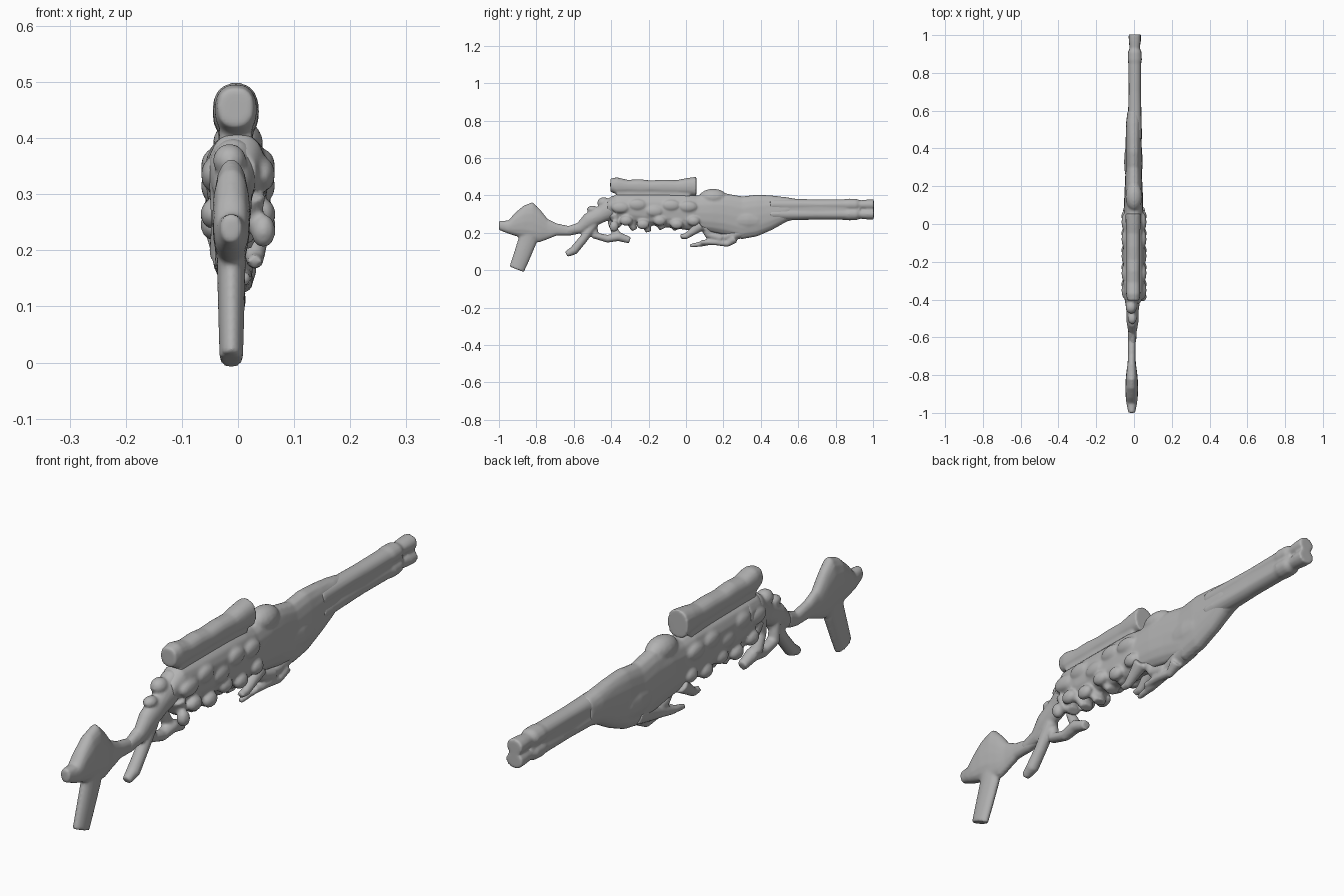
import bpy, bmesh, math
from mathutils import Vector

cube = bpy.data.objects.get("Cube")
if cube:
    bpy.data.objects.remove(cube, do_unlink=True)

grey = bpy.data.materials.new("matte grey")
grey.use_nodes = True
colour = (0.45, 0.45, 0.45, 1)
grey.diffuse_color = colour
grey.node_tree.nodes["Principled BSDF"].inputs["Base Color"].default_value = colour

SIDES = 16


def loft(bm, sections, power=1.0):
    """Skin rings given as (centre, up direction, half height, half width)."""
    rings = []
    for centre, up, height, width in sections:
        ring = []
        for i in range(SIDES):
            a = math.tau * i / SIDES
            c, s = math.cos(a), math.sin(a)
            c = math.copysign(abs(c) ** power, c)
            s = math.copysign(abs(s) ** power, s)
            ring.append(bm.verts.new(centre + up * s * height + Vector((c * width, 0, 0))))
        rings.append(ring)
    for a, b in zip(rings, rings[1:]):
        for i in range(SIDES):
            j = (i + 1) % SIDES
            bm.faces.new((a[i], a[j], b[j], b[i]))
    bm.faces.new(rings[0][::-1])
    bm.faces.new(rings[-1])


def hull(bm, stations, x=0.0, power=0.85):
    """Long body along y from (y, bottom, top, half width)."""
    up = Vector((0, 0, 1))
    loft(bm, [(Vector((x, y, (lo + hi) / 2)), up, (hi - lo) / 2, w)
              for y, lo, hi, w in stations], power)


def limb(bm, points, x=0.0, flat=1.0):
    """Bent branch in the side plane from (y, z, radius)."""
    path = [Vector((x, y, z)) for y, z, r in points]
    sections = []
    for i, (p, (y, z, r)) in enumerate(zip(path, points)):
        d = (path[min(i + 1, len(path) - 1)] - path[max(i - 1, 0)]).normalized()
        sections.append((p, Vector((0, -d.z, d.y)), r, r * flat))
    loft(bm, sections)


def blob(bm, centre, size):
    verts = bmesh.ops.create_uvsphere(bm, u_segments=16, v_segments=10, radius=1)["verts"]
    for v in verts:
        v.co = Vector(centre) + Vector(a * b for a, b in zip(v.co, size))


def finish(name, bm, smooth=4):
    """Fuse the pieces of one part into a soft, melted skin."""
    bmesh.ops.recalc_face_normals(bm, faces=bm.faces)
    mesh = bpy.data.meshes.new(name)
    bm.to_mesh(mesh)
    bm.free()
    mesh.materials.append(grey)
    obj = bpy.data.objects.new(name, mesh)
    bpy.context.collection.objects.link(obj)
    fuse = obj.modifiers.new("fuse", "REMESH")
    fuse.mode = "VOXEL"
    fuse.voxel_size = 0.006
    fuse.use_smooth_shade = True
    soft = obj.modifiers.new("soften", "SMOOTH")
    soft.factor = 0.5
    soft.iterations = smooth
    return obj


# Shoulder stock with its peak, thin neck and hanging foot
bm = bmesh.new()
hull(bm, [(-1.0, .215, .265, .018), (-.95, .195, .265, .028), (-.92, .185, .3, .032),
          (-.87, .17, .345, .034), (-.82, .15, .365, .032), (-.78, .15, .325, .028),
          (-.74, .165, .275, .022), (-.69, .185, .25, .02), (-.62, .185, .235, .02),
          (-.57, .195, .26, .021)], x=-.012)
limb(bm, [(-.83, .23, .055), (-.85, .15, .05), (-.88, .07, .046), (-.905, .005, .042)],
     x=-.012, flat=.5)
finish("stock", bm)

# Rising wrist, grip and trigger guard
bm = bmesh.new()
limb(bm, [(-.64, .21, .022), (-.57, .225, .03), (-.52, .265, .042), (-.45, .3, .045),
          (-.38, .34, .06), (-.3, .34, .07)], x=-.008, flat=.75)
limb(bm, [(-.49, .25, .025), (-.55, .165, .023), (-.6, .105, .024), (-.64, .085, .016)], x=-.01)
limb(bm, [(-.5, .27, .02), (-.485, .185, .022), (-.42, .168, .021), (-.36, .18, .025),
          (-.3, .16, .018)], x=-.02)
limb(bm, [(-.39, .32, .022), (-.4, .25, .018), (-.37, .19, .022)], x=-.03)
blob(bm, (-.01, -.5, .325), (.024, .03, .02))
blob(bm, (-.015, -.44, .36), (.03, .035, .03))
finish("wrist_and_guard", bm, 3)

# Receiver, swelling forend and hump, with a ragged underside
bm = bmesh.new()
hull(bm, [(-.42, .31, .37, .035), (-.37, .28, .41, .05), (-.28, .25, .41, .056),
          (-.15, .235, .41, .056), (0, .215, .41, .054), (.06, .21, .4, .05),
          (.14, .2, .41, .05), (.22, .185, .41, .046), (.3, .165, .395, .043),
          (.38, .18, .405, .044), (.46, .215, .4, .042), (.54, .26, .39, .04),
          (.6, .275, .38, .032)], x=-.002)
blob(bm, (0, .145, .39), (.045, .075, .045))
blob(bm, (-.003, .33, .27), (.05, .14, .07))
for side in (-1, 1):
    for i in range(5):
        y = -.35 + i * .09
        blob(bm, (side * .046, y, .335 + .02 * math.sin(i * 2.3)), (.02, .05, .03))
        blob(bm, (side * .045, y + .03, .255 + .01 * math.cos(i * 3)), (.022, .035, .027))
for i, drop in enumerate((.235, .215, .205, .22, .215, .225)):
    y = -.365 + i * .075
    limb(bm, [(y - .02, .3, .03), (y, .25, .024), (y + .015, drop, .016)], flat=1.7)
blob(bm, (.045, -.385, .235), (.022, .025, .03))
finish("receiver", bm)

# Hanging blades and small loop under the forend
bm = bmesh.new()
limb(bm, [(.02, .13, .009), (.09, .142, .015), (.16, .162, .02), (.25, .19, .03),
          (.32, .21, .035)], x=-.005, flat=1.1)
limb(bm, [(.08, .15, .012), (.16, .15, .017), (.22, .14, .016), (.26, .17, .025)], x=.01)
limb(bm, [(.1, .24, .03), (.12, .19, .022), (.19, .17, .024)], x=.005)
for side in (-1, 1):
    limb(bm, [(-.03, .18, .012), (0, .182, .016), (.04, .21, .022), (.08, .24, .03)],
         x=side * .03)
finish("underside_blades", bm, 3)

# Sighting tube with rippled top, deep front collar and mount
bm = bmesh.new()
hull(bm, [(-.405, .42, .49, .032), (-.37, .405, .497, .038), (-.31, .41, .483, .036),
          (-.25, .405, .487, .036), (-.19, .41, .48, .036), (-.12, .405, .484, .036),
          (-.05, .405, .482, .036), (0, .4, .492, .04), (.055, .395, .5, .042)], x=-.004)
hull(bm, [(-.37, .37, .44, .03), (-.1, .37, .44, .03), (.02, .37, .43, .032)], x=-.004)
finish("sight_tube", bm)

# Double barrel ending in two lobes
bm = bmesh.new()
for z, r in ((.35, .03), (.3, .031)):
    limb(bm, [(.45, z, r + .004), (.7, z, r - .001), (.85, z, r), (.87, z, r + .003),
              (.91, z, r + .002), (.93, z, r - .006), (.97, z, r - .002), (1.004, z, r - .001)],
         x=.004, flat=1.12)
hull(bm, [(.5, .285, .37, .032), (.84, .285, .365, .03), (.93, .3, .35, .026)], x=.004)
finish("barrel", bm)
